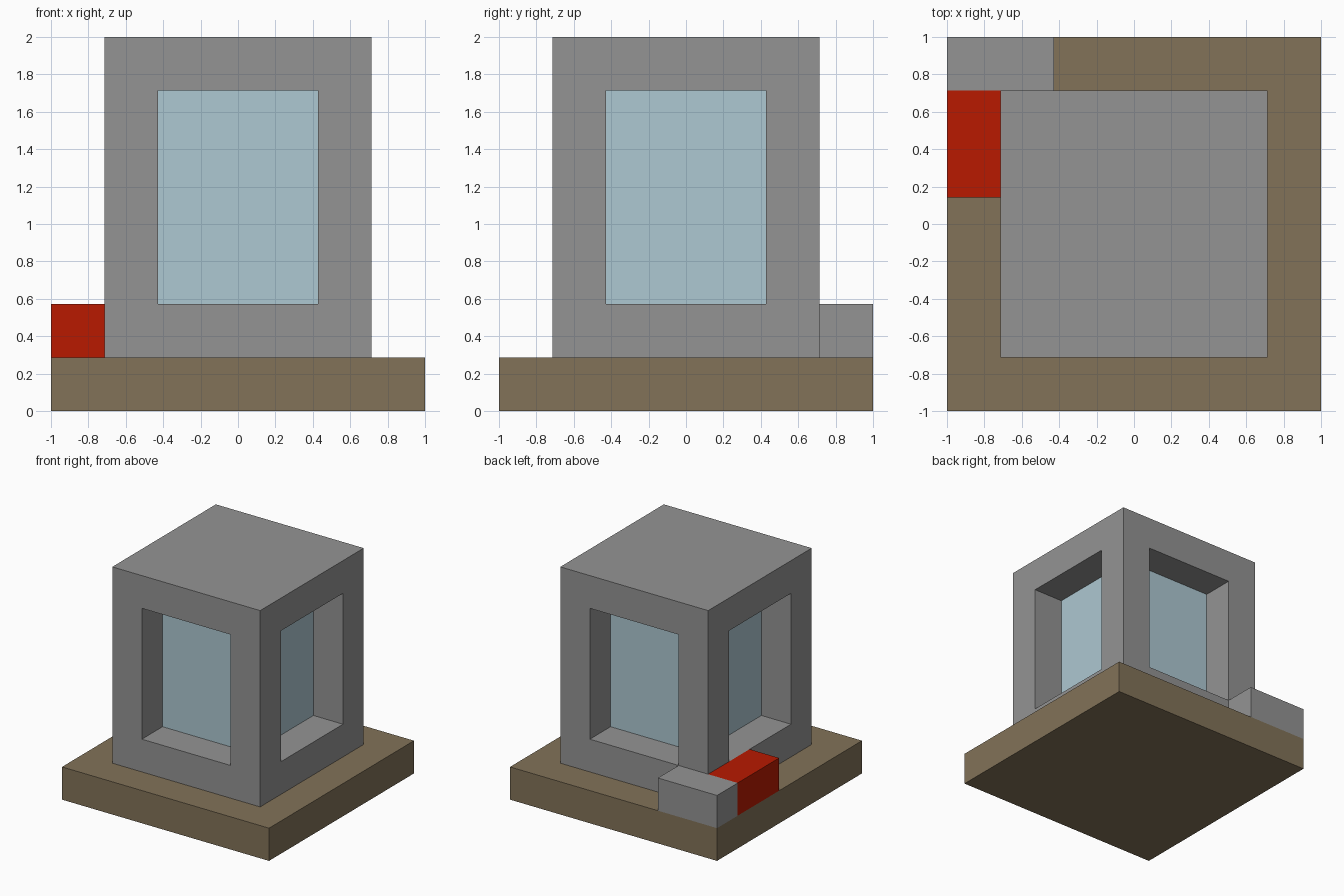
import bpy, bmesh
from mathutils import Vector

if "Cube" in bpy.data.objects:
    bpy.data.objects.remove(bpy.data.objects["Cube"], do_unlink=True)

U = 2 / 7  # one block of the layout grid


def material(name, rgb):
    m = bpy.data.materials.new(name)
    m.use_nodes = True
    m.diffuse_color = (*rgb, 1)
    m.node_tree.nodes["Principled BSDF"].inputs["Base Color"].default_value = (*rgb, 1)
    return m


stone = material("grey stone", (0.294, 0.294, 0.294))
earth = material("brown earth", (0.223, 0.17, 0.099))
glass = material("pale blue glass", (0.42, 0.578, 0.643))
red = material("red", (0.48, 0.01, 0.0))


def box(name, low, high, *mats):
    """Axis-aligned box between two corners, given in grid blocks."""
    low, high = Vector(low) * U, Vector(high) * U
    bm = bmesh.new()
    bmesh.ops.create_cube(bm, size=1)
    bmesh.ops.scale(bm, vec=high - low, verts=bm.verts)
    bmesh.ops.translate(bm, vec=(low + high) / 2, verts=bm.verts)
    mesh = bpy.data.meshes.new(name)
    bm.to_mesh(mesh)
    bm.free()
    for m in mats:
        mesh.materials.append(m)
    obj = bpy.data.objects.new(name, mesh)
    bpy.context.collection.objects.link(obj)
    return obj


# Ground slab and the two small blocks at the back corner
box("base_slab", (-3.5, -3.5, 0), (3.5, 3.5, 1), earth)
box("corner_block", (-3.5, 2.5, 1), (-1.5, 3.5, 2), stone)
box("red_block", (-3.5, 0.5, 1), (-2.5, 2.5, 2), red)

# Tower with a deep window recess on each side
tower = box("tower", (-2.5, -2.5, 1), (2.5, 2.5, 7), stone, glass)
bm = bmesh.new()
bm.from_mesh(tower.data)
bm.normal_update()
for face in [f for f in bm.faces if abs(f.normal.z) < 0.5]:
    inward = -face.normal * U
    bmesh.ops.inset_individual(bm, faces=[face], thickness=U, use_even_offset=True)
    pane = bmesh.ops.extrude_discrete_faces(bm, faces=[face])["faces"][0]
    bmesh.ops.translate(bm, vec=inward, verts=pane.verts)
    pane.material_index = 1
bmesh.ops.recalc_face_normals(bm, faces=bm.faces)
bm.to_mesh(tower.data)
bm.free()
